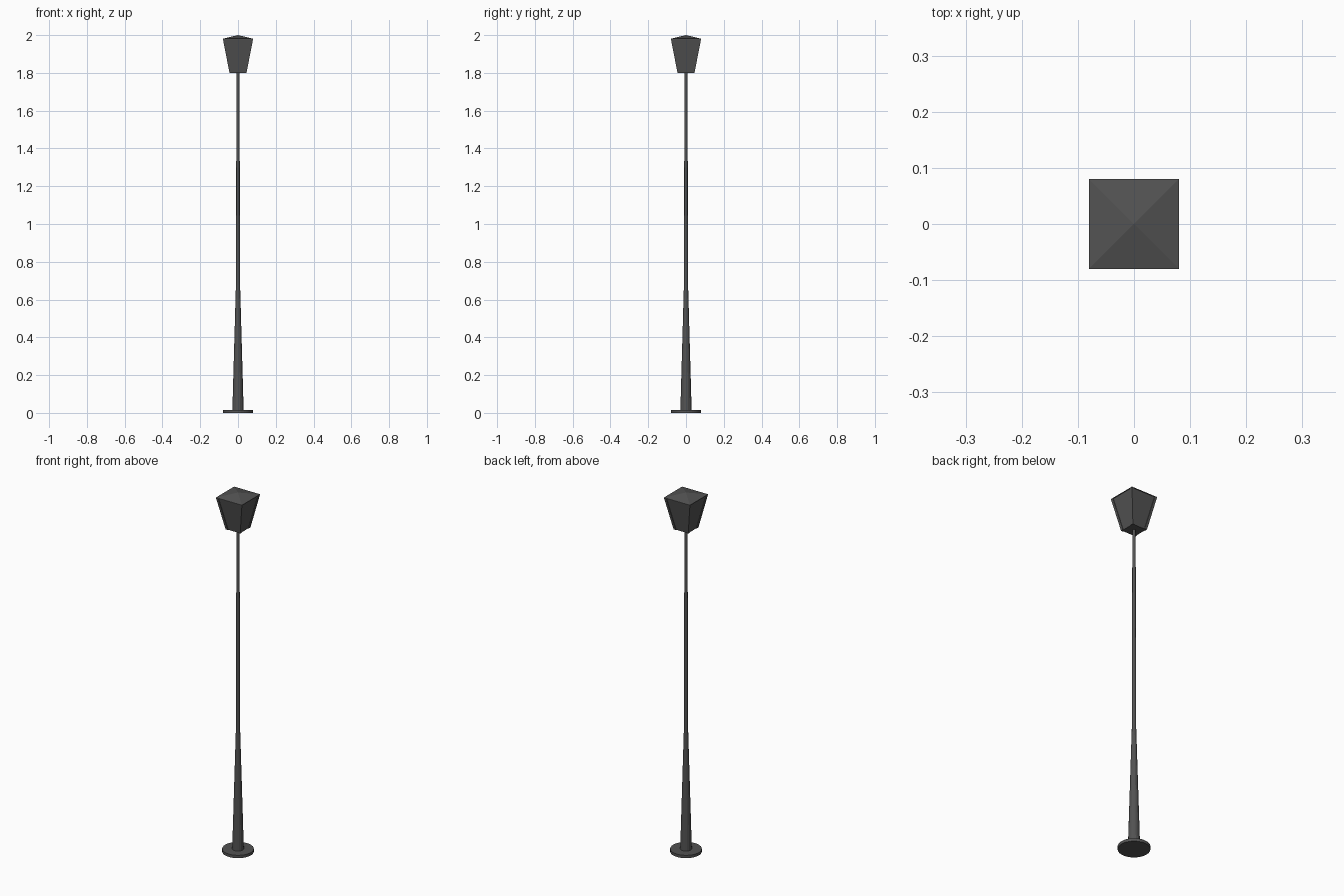
import bpy, bmesh, math

if "Cube" in bpy.data.objects:
    bpy.data.objects.remove(bpy.data.objects["Cube"])

mat = bpy.data.materials.new("dark grey metal")
mat.diffuse_color = (0.085, 0.085, 0.085, 1)
mat.use_nodes = True
mat.node_tree.nodes["Principled BSDF"].inputs["Base Color"].default_value = mat.diffuse_color


def finish(name, bm):
    bmesh.ops.recalc_face_normals(bm, faces=bm.faces)
    me = bpy.data.meshes.new(name)
    bm.to_mesh(me)
    bm.free()
    me.materials.append(mat)
    ob = bpy.data.objects.new(name, me)
    bpy.context.collection.objects.link(ob)
    return ob


def loft(name, sections):
    """Join stacked rings of points; a single-point ring makes an apex."""
    bm = bmesh.new()
    rings = [[bm.verts.new(p) for p in s] for s in sections]
    for a, b in zip(rings, rings[1:]):
        n = len(a)
        for i in range(n):
            j = (i + 1) % n
            bm.faces.new((a[i], a[j], b[0]) if len(b) == 1 else (a[i], a[j], b[j], b[i]))
    bm.faces.new(rings[0])
    if len(rings[-1]) > 2:
        bm.faces.new(rings[-1])
    return finish(name, bm)


def circle(r, z, n):
    return [(r * math.cos(math.tau * i / n), r * math.sin(math.tau * i / n), z) for i in range(n)]


def square(h, z, cx=0, cy=0):
    return [(cx + sx * h, cy + sy * h, z) for sx, sy in ((-1, -1), (1, -1), (1, 1), (-1, 1))]


# Round foot and tapered pole
loft("base_plate", [circle(0.08, 0, 32), circle(0.08, 0.016, 32)])
loft("pole", [circle(0.03, 0.01, 16), circle(0.011, 0.68, 16), circle(0.008, 1.81, 16)])

# Lantern: tapered panes, corner bars and pyramid roof
loft("lantern_panes", [square(0.042, 1.8), square(0.077, 1.98)])
for i, (sx, sy) in enumerate(((-1, -1), (1, -1), (1, 1), (-1, 1))):
    loft(f"corner_bar_{i + 1}", [square(0.007, 1.8, sx * 0.038, sy * 0.038),
                                 square(0.007, 1.98, sx * 0.073, sy * 0.073)])
loft("roof", [square(0.08, 1.978), square(0.08, 1.981), [(0, 0, 2.0)]])
